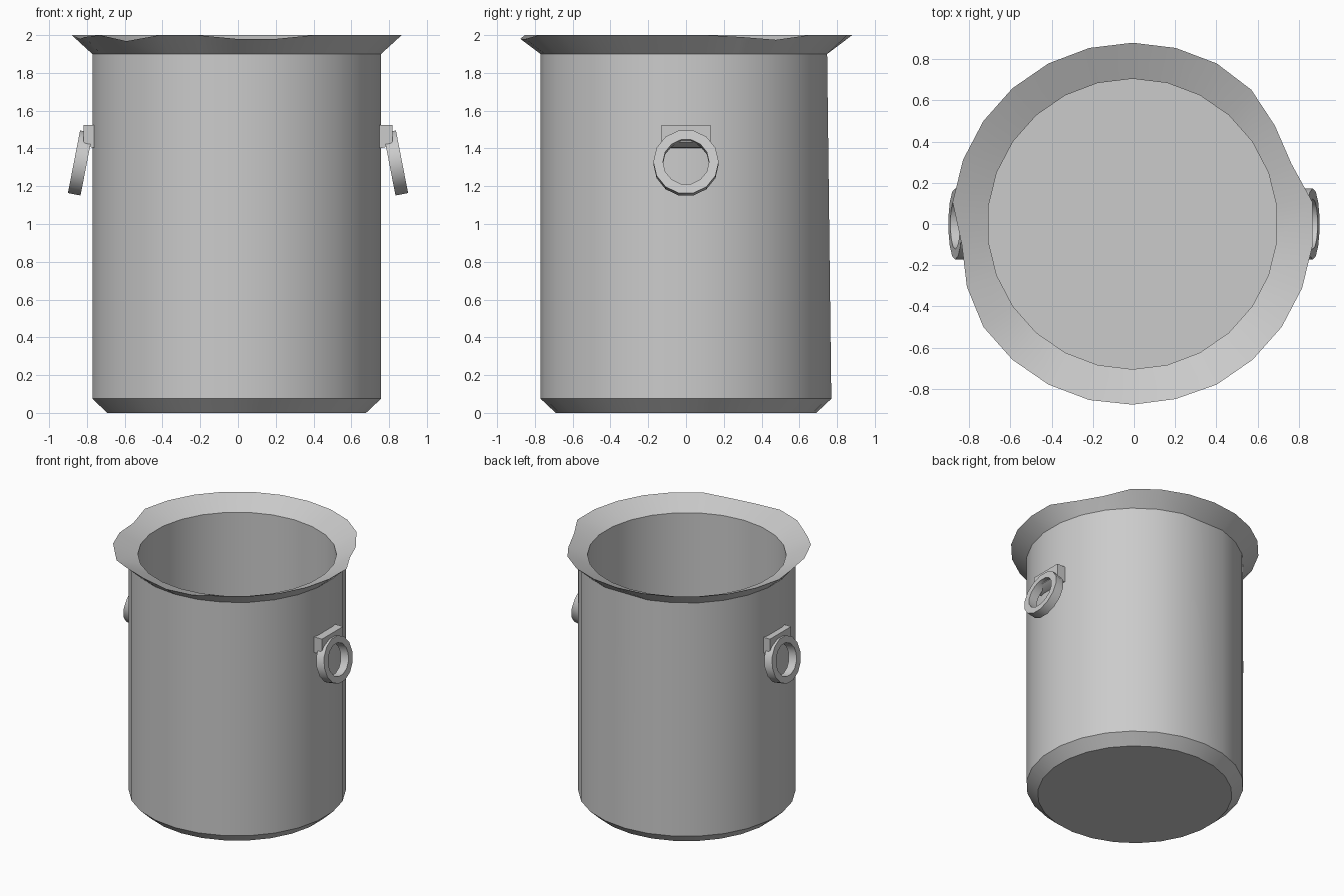
import bpy, bmesh, math
from mathutils import Matrix, Vector

if "Cube" in bpy.data.objects:
    bpy.data.objects.remove(bpy.data.objects["Cube"], do_unlink=True)

grey = bpy.data.materials.new("plain grey")
grey.use_nodes = True
grey.diffuse_color = (0.6, 0.6, 0.6, 1)
grey.node_tree.nodes["Principled BSDF"].inputs["Base Color"].default_value = (0.6, 0.6, 0.6, 1)


def finish(name, bm, mirrored=False):
    bmesh.ops.recalc_face_normals(bm, faces=bm.faces)
    mesh = bpy.data.meshes.new(name)
    bm.to_mesh(mesh)
    bm.free()
    mesh.materials.append(grey)
    obj = bpy.data.objects.new(name, mesh)
    bpy.context.collection.objects.link(obj)
    bpy.ops.object.select_all(action='DESELECT')
    obj.select_set(True)
    bpy.context.view_layer.objects.active = obj
    bpy.ops.object.shade_smooth_by_angle(angle=math.radians(29))
    if mirrored:
        obj.modifiers.new("other side", 'MIRROR')
    return obj


def revolve(bm, profile, sides, closed=False):
    """Spin (radius, z) points around z, starting at +y; returns the rings."""
    rings = []
    for r, z in profile:
        turns = [2 * math.pi * i / sides for i in range(sides)]
        rings.append([bm.verts.new((r * math.sin(a), r * math.cos(a), z)) for a in turns])
    pairs = list(zip(rings, rings[1:]))
    if closed:
        pairs.append((rings[-1], rings[0]))
    for low, high in pairs:
        for i in range(sides):
            j = (i + 1) % sides
            bm.faces.new((low[i], low[j], high[j], high[i]))
    if not closed:
        bm.faces.new(rings[0])
        bm.faces.new(rings[-1])
    return rings


# Hollow body with chamfered foot and flared lip
SIDES = 26
bm = bmesh.new()
foot, chamfer, neck, lip, mouth, floor = revolve(
    bm, [(0.69, 0), (0.77, 0.075), (0.77, 1.9), (0.88, 2.0), (0.705, 1.92), (0.705, 0.08)], SIDES)

# Dents in the lip: index around the rim -> (radius, height)
dents = {3: (0.87, 2.0), 4: (0.84, 1.975), 5: (0.825, 1.99), 12: (0.875, 1.98),
         13: (0.877, 1.98), 16: (0.88, 1.968), 18: (0.86, 1.99), 19: (0.835, 1.98)}
for i, (r, z) in dents.items():
    a = 2 * math.pi * i / SIDES
    lip[i].co = (r * math.sin(a), r * math.cos(a), z)
neck[0].co.y = 0.747
bmesh.ops.translate(bm, verts=bm.verts, vec=(-0.007, 0, 0))
finish("pot_body", bm)

# Handle brackets, with a sloped underside
bm = bmesh.new()
section = [(0.735, 1.40), (0.775, 1.405), (0.818, 1.434), (0.818, 1.525), (0.735, 1.525)]
face = bm.faces.new([bm.verts.new((x, -0.13, z)) for x, z in section])
side = bmesh.ops.extrude_face_region(bm, geom=[face])
moved = [v for v in side["geom"] if isinstance(v, bmesh.types.BMVert)]
bmesh.ops.translate(bm, verts=moved, vec=(0, 0.26, 0))
finish("handle_bracket", bm, mirrored=True)

# Handle rings, leaning out at the bottom
bm = bmesh.new()
revolve(bm, [(0.122, -0.034), (0.173, -0.034), (0.173, 0.034), (0.122, 0.034)], 14, closed=True)
lean = Matrix.Translation(Vector((0.835, 0, 1.323))) @ Matrix.Rotation(math.radians(79), 4, 'Y')
bmesh.ops.transform(bm, matrix=lean, verts=bm.verts)
finish("handle_ring", bm, mirrored=True)
